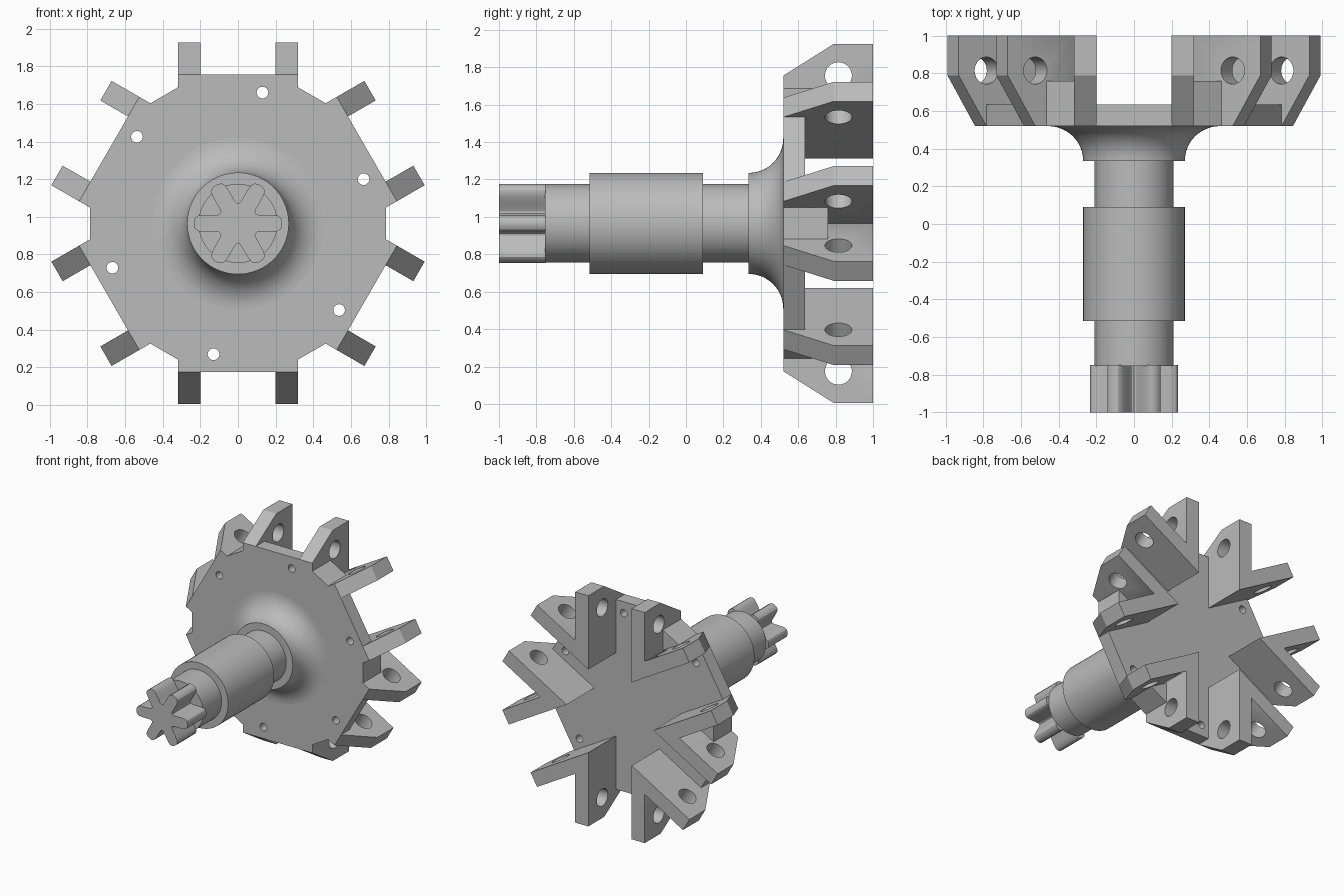
import bpy, bmesh, math
from mathutils import Vector, Matrix

if "Cube" in bpy.data.objects:
    bpy.data.objects.remove(bpy.data.objects["Cube"], do_unlink=True)

AXIS = Vector((0, 0, 0.965))      # centre line of the shaft, along y
LUG_IN, LUG_OUT = 0.2, 0.32       # side faces of each lug
FLAT, TIP = 0.79, 0.96            # rim radius and lug tip radius
FRONT, FLOOR, WEB, BACK = 0.52, 0.635, 0.76, 1.0

steel = bpy.data.materials.new("grey steel")
steel.use_nodes = True
grey = (0.5, 0.5, 0.5, 1)
steel.diffuse_color = grey
steel.node_tree.nodes["Principled BSDF"].inputs["Base Color"].default_value = grey


def finish(name, bm):
    bmesh.ops.recalc_face_normals(bm, faces=bm.faces)
    mesh = bpy.data.meshes.new(name)
    bm.to_mesh(mesh)
    bm.free()
    mesh.materials.append(steel)
    obj = bpy.data.objects.new(name, mesh)
    bpy.context.collection.objects.link(obj)
    obj.location = AXIS
    return obj


def loft(name, ring_a, ring_b):
    """Solid between two matching rings."""
    bm = bmesh.new()
    a = [bm.verts.new(p) for p in ring_a]
    b = [bm.verts.new(p) for p in ring_b]
    bm.faces.new(a)
    bm.faces.new(b)
    for i in range(len(a)):
        j = (i + 1) % len(a)
        bm.faces.new((a[i], a[j], b[j], b[i]))
    return finish(name, bm)


def prism(name, outline, y0, y1):
    return loft(name, [(x, y0, z) for x, z in outline], [(x, y1, z) for x, z in outline])


def rod(name, radius, depth, matrix):
    bm = bmesh.new()
    bmesh.ops.create_cone(bm, cap_ends=True, segments=32, radius1=radius,
                          radius2=radius, depth=depth, matrix=matrix)
    return finish(name, bm)


def cut(obj, cutter):
    mod = obj.modifiers.new("hole", 'BOOLEAN')
    mod.operation = 'DIFFERENCE'
    mod.object = cutter
    mod.solver = 'EXACT'
    apply(obj, mod)
    bpy.data.objects.remove(cutter, do_unlink=True)


def apply(obj, mod):
    activate(obj)
    bpy.ops.object.modifier_apply(modifier=mod.name)


def activate(obj):
    bpy.ops.object.select_all(action='DESELECT')
    obj.select_set(True)
    bpy.context.view_layer.objects.active = obj


def smooth(obj):
    activate(obj)
    bpy.ops.object.shade_smooth_by_angle(angle=math.radians(30))


def turn(p, angle):
    c, s = math.cos(angle), math.sin(angle)
    return (p[0] * c + p[1] * s, p[1] * c - p[0] * s)


def ring_copies(obj):
    for k in range(1, 6):
        copy = obj.copy()
        copy.name = f"{obj.name}_{k + 1}"
        copy.rotation_euler.y = k * math.pi / 3
        bpy.context.collection.objects.link(copy)


# Hub plate with six flats and six bolt holes
shoulder = math.sqrt(FLAT ** 2 - LUG_OUT ** 2)
side = [(-LUG_OUT, shoulder), (-LUG_OUT, FLAT), (LUG_OUT, FLAT), (LUG_OUT, shoulder)]
outline = [turn(p, k * math.pi / 3) for k in range(6) for p in side]
plate = prism("hub_plate", outline, FRONT, FLOOR)
for k in range(6):
    x, z = turn((0.13, 0.695), k * math.pi / 3)
    place = Matrix.Translation((x, 0.58, z)) @ Matrix.Rotation(math.pi / 2, 4, 'X')
    cut(plate, rod("bolt_cutter", 0.031, 0.4, place))
smooth(plate)


# Pair of lugs, mitred at the foot where they meet the next pair
def lug_ring(x):
    foot = x * math.sqrt(3)
    profile = [(0.58, foot), (0.58, 0.7), (FRONT, FLAT), (0.79, TIP), (BACK, TIP), (BACK, foot)]
    return [(x, y, z) for y, z in profile]


lugs = loft("lug_pair", lug_ring(LUG_IN), lug_ring(LUG_OUT))
apply(lugs, lugs.modifiers.new("mirror", 'MIRROR'))
pin_place = Matrix.Translation((0, 0.815, FLAT)) @ Matrix.Rotation(math.pi / 2, 4, 'Y')
cut(lugs, rod("pin_cutter", 0.072, 0.72, pin_place))
smooth(lugs)
ring_copies(lugs)

# Web block filling the notch between neighbouring pairs
web = prism("web_block", [(LUG_OUT, LUG_OUT * math.sqrt(3)), (LUG_OUT, shoulder),
                          turn((-LUG_OUT, shoulder), math.pi / 3)], 0.58, WEB)
ring_copies(web)

# Stepped shaft flaring into the plate
profile = [(0, -0.755), (0.21, -0.755), (0.21, -0.515), (0.27, -0.515), (0.27, 0.09),
           (0.21, 0.09), (0.21, 0.335)]
flare = FRONT - 0.335
for i in range(13):
    a = i / 12 * math.pi / 2
    profile.append((0.27 + flare * (1 - math.cos(a)), 0.335 + flare * math.sin(a)))
profile.append((0, FRONT + 0.01))
bm = bmesh.new()
verts = [bm.verts.new((r, y, 0)) for r, y in profile]
edges = [bm.edges.new(pair) for pair in zip(verts, verts[1:])]
bmesh.ops.spin(bm, geom=verts + edges, cent=(0, 0, 0), axis=(0, 1, 0),
               angle=math.tau, steps=72)
bmesh.ops.remove_doubles(bm, verts=bm.verts, dist=0.0001)
smooth(finish("shaft", bm))

# Six-lobed spline end: rounded lobes and rounded grooves
half = [(0.235, 0), (0.234, 4), (0.228, 8), (0.215, 11), (0.19, 13.5), (0.15, 17.5),
        (0.125, 21), (0.111, 25)]
lobe = [(r, -a) for r, a in reversed(half[1:])] + half + [(0.107, 30)]
spline = []
for k in range(6):
    for r, a in lobe:
        t = math.radians(a + 60 * k)
        spline.append((r * math.cos(t), r * math.sin(t)))
smooth(prism("spline_end", spline, -1.0, -0.75))
